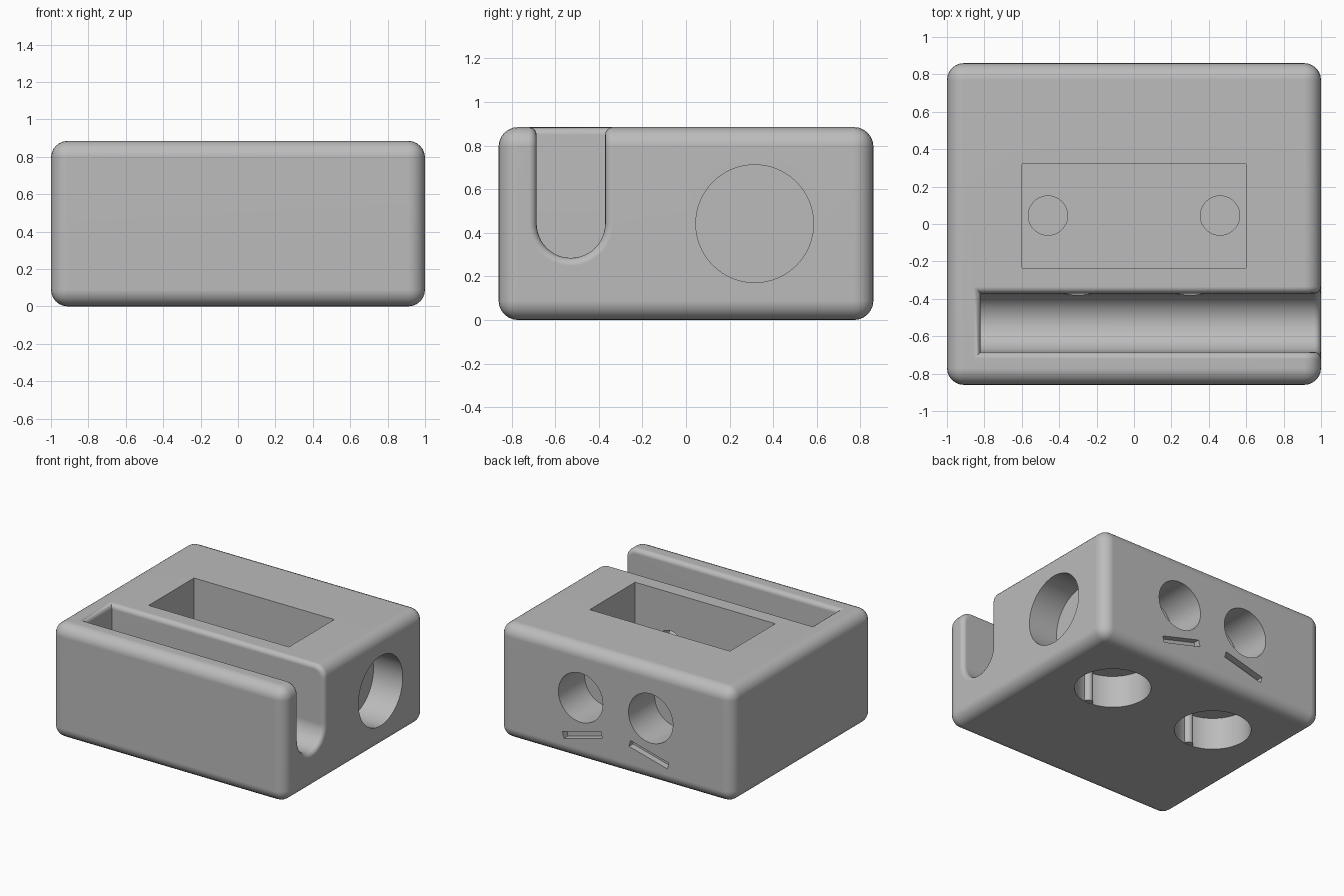
import bpy, bmesh, math
from mathutils import Matrix, Vector

old = bpy.data.objects.get("Cube")
if old:
    bpy.data.objects.remove(old, do_unlink=True)

grey = bpy.data.materials.new("plain grey")
grey.use_nodes = True
grey.diffuse_color = (0.5, 0.5, 0.5, 1)
grey.node_tree.nodes["Principled BSDF"].inputs["Base Color"].default_value = (0.5, 0.5, 0.5, 1)

W, D, H = 2.0, 1.72, 0.885


def make(name, bm):
    mesh = bpy.data.meshes.new(name)
    bm.normal_update()
    bm.to_mesh(mesh)
    bm.free()
    mesh.materials.append(grey)
    obj = bpy.data.objects.new(name, mesh)
    bpy.context.collection.objects.link(obj)
    return obj


def box(name, lo, hi, tilt=0, rounding=0):
    lo, hi = Vector(lo), Vector(hi)
    bm = bmesh.new()
    bmesh.ops.create_cube(bm, size=1, matrix=Matrix.Translation((lo + hi) / 2)
                          @ Matrix.Rotation(tilt, 4, 'Y') @ Matrix.Diagonal((*(hi - lo), 1)))
    if rounding:
        bmesh.ops.bevel(bm, geom=bm.edges[:], offset=rounding, segments=6,
                        profile=0.5, affect='EDGES')
    return make(name, bm)


def cylinder(name, start, end, radius):
    start, end = Vector(start), Vector(end)
    axis = end - start
    bm = bmesh.new()
    bmesh.ops.create_cone(bm, cap_ends=True, segments=64, radius1=radius, radius2=radius,
                          depth=axis.length, matrix=Matrix.Translation((start + end) / 2)
                          @ axis.to_track_quat('Z', 'Y').to_matrix().to_4x4())
    return make(name, bm)


def cut(target, cutter):
    mod = target.modifiers.new("cut", 'BOOLEAN')
    mod.operation, mod.solver, mod.object = 'DIFFERENCE', 'EXACT', cutter
    bpy.context.view_layer.objects.active = target
    bpy.ops.object.modifier_apply(modifier=mod.name)
    bpy.data.objects.remove(cutter, do_unlink=True)


# Rounded block
body = box("body", (-W / 2, -D / 2, 0), (W / 2, D / 2, H), rounding=0.09)

# Round-bottomed slot, open at one end
slot_y, slot_z, slot_r = -0.528, 0.442, 0.157
bm = bmesh.new()
points = [(slot_y + slot_r, 1.2), (slot_y - slot_r, 1.2)]
points += [(slot_y - slot_r * math.cos(a), slot_z - slot_r * math.sin(a))
           for a in (math.pi * i / 24 for i in range(25))]
face = bm.faces.new([bm.verts.new((-0.82, y, z)) for y, z in points])
ext = bmesh.ops.extrude_face_region(bm, geom=[face])
bmesh.ops.translate(bm, vec=(2.2, 0, 0),
                    verts=[v for v in ext["geom"] if isinstance(v, bmesh.types.BMVert)])
bmesh.ops.recalc_face_normals(bm, faces=bm.faces[:])
cut(body, make("slot_cutter", bm))

# Soft rim around the slot
bm = bmesh.new()
bm.from_mesh(body.data)
bm.normal_update()
rim = [e for e in bm.edges if len(e.link_faces) == 2 and e.calc_face_angle_signed() > 0.6]
bmesh.ops.bevel(bm, geom=rim, offset=0.036, segments=4, profile=0.5, affect='EDGES')
bm.to_mesh(body.data)
bm.free()

# Rectangular pocket in the top and round recess in the end
cut(body, box("pocket_cutter", (-0.6, -0.235, 0.33), (0.6, 0.32, 1.2)))
cut(body, cylinder("end_cutter", (0.75, 0.315, 0.442), (1.2, 0.315, 0.442), 0.27))

for side in (-1, 1):
    # Floor recess, underside recess, back hole and slot port
    x = 0.46 * side
    cut(body, cylinder("floor_cutter", (x, 0.045, 0.3), (x, 0.045, 0.5), 0.105))
    cut(body, cylinder("base_cutter", (x, 0.315, -0.2), (x, 0.315, 0.25), 0.27))
    x = 0.3 * side
    cut(body, cylinder("back_cutter", (x, 0.54, 0.49), (x, 1.2, 0.49), 0.19))
    cut(body, cylinder("port_cutter", (x, -0.45, 0.49), (x, -0.1, 0.49), 0.1))
    # Slanted groove below the back hole
    x = 0.285 * side
    cut(body, box("groove_cutter", (x - 0.17, 0.81, 0.18), (x + 0.17, 1, 0.23),
                  tilt=0.26 * side))
    # Thin peg on the wall of the underside recess
    peg = cylinder("left_peg" if side > 0 else "right_peg",
                   (0.46 * side, 0.045, 0.002), (0.46 * side, 0.045, 0.26), 0.036)
    peg.select_set(True)

# Smooth shading with crisp hole edges
body.select_set(True)
bpy.context.view_layer.objects.active = body
bpy.ops.object.shade_smooth_by_angle(angle=math.radians(32))
normals = body.modifiers.new("clean_normals", 'WEIGHTED_NORMAL')
normals.keep_sharp = True
